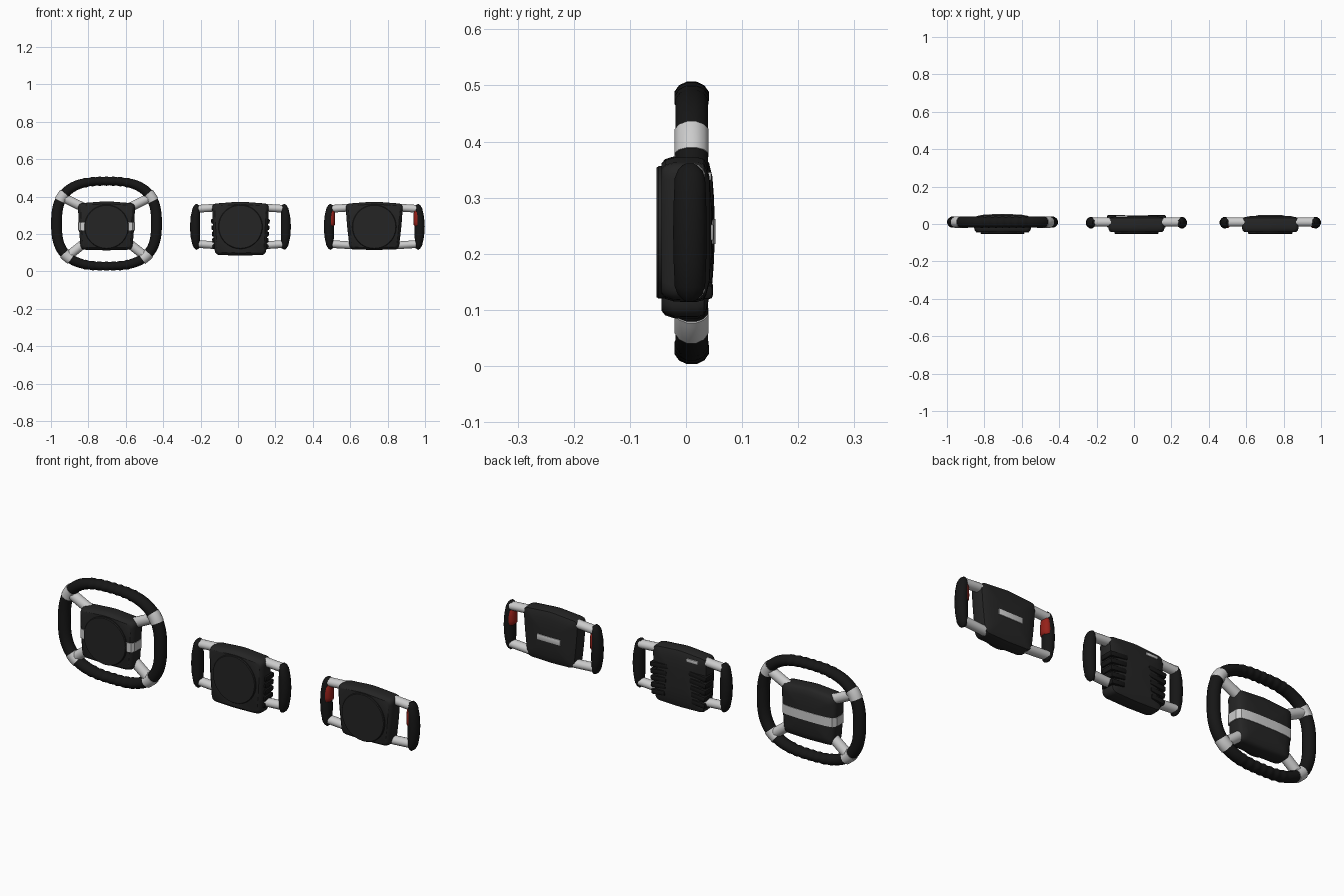
import bpy, bmesh, math
from mathutils import Vector

if "Cube" in bpy.data.objects:
    bpy.data.objects.remove(bpy.data.objects["Cube"])


def material(name, rgb):
    m = bpy.data.materials.new(name)
    m.diffuse_color = (*rgb, 1)
    m.use_nodes = True
    m.node_tree.nodes["Principled BSDF"].inputs["Base Color"].default_value = m.diffuse_color
    return m


BLACK = material("black_rubber", (0.008, 0.008, 0.008))
DARK = material("dark_plastic", (0.018, 0.018, 0.018))
SILVER = material("silver", (0.6, 0.6, 0.6))
RED = material("red", (0.3, 0.015, 0.01))


def finish(bm, name, mat, angle=35):
    bmesh.ops.recalc_face_normals(bm, faces=bm.faces)
    me = bpy.data.meshes.new(name)
    bm.to_mesh(me)
    bm.free()
    ob = bpy.data.objects.new(name, me)
    bpy.context.collection.objects.link(ob)
    me.materials.append(mat)
    bpy.ops.object.select_all(action='DESELECT')
    ob.select_set(True)
    bpy.context.view_layer.objects.active = ob
    bpy.ops.object.shade_smooth_by_angle(angle=math.radians(angle))
    return ob


def loft(name, loops, mat, closed=False, angle=35):
    bm = bmesh.new()
    rows = [[bm.verts.new(p) for p in lp] for lp in loops]
    n = len(rows[0])
    pairs = list(zip(rows, rows[1:])) + ([(rows[-1], rows[0])] if closed else [])
    for a, b in pairs:
        for i in range(n):
            j = (i + 1) % n
            bm.faces.new((a[i], a[j], b[j], b[i]))
    if not closed:
        bm.faces.new(rows[0])
        bm.faces.new(rows[-1])
    return finish(bm, name, mat, angle)


def sweep(name, path, radii, mat, closed=False, sides=12, y=0.01):
    """Elliptical tube along a path of (x, z) points."""
    loops, n = [], len(path)
    for i, (x, z) in enumerate(path):
        a = path[(i - 1) % n] if closed else path[max(i - 1, 0)]
        b = path[(i + 1) % n] if closed else path[min(i + 1, n - 1)]
        t = Vector((b[0] - a[0], b[1] - a[1])).normalized()
        r, ry = radii[i]
        loops.append([(x - t.y * r * math.cos(k), y + ry * math.sin(k), z + t.x * r * math.cos(k))
                      for k in (2 * math.pi * (s + .5) / sides for s in range(sides))])
    return loft(name, loops, mat, closed, 50)


def box(name, x, y, z, sx, sy, sz, mat, bevel=0.002, tilt=0.0):
    bm = bmesh.new()
    bmesh.ops.create_cube(bm, size=1)
    bmesh.ops.scale(bm, vec=(sx, sy, sz), verts=bm.verts)
    bmesh.ops.bevel(bm, geom=bm.edges[:], offset=bevel, segments=2, profile=.5, affect='EDGES')
    ob = finish(bm, name, mat)
    ob.location = (x, y, z)
    ob.rotation_euler.y = tilt
    return ob


def hub(name, cx, top, bottom, z0, z1, back):
    """Crowned housing with rounded trapezoid outline, plus the round front boss."""
    zc, mid = (z0 + z1) / 2, (top + bottom) / 2 + .003
    pts = [(-bottom, z0 + .004), (0, z0), (bottom, z0 + .004), (mid, zc),
           (top, z1 - .012), (0, z1), (-top, z1 - .012), (-mid, zc)]
    pts = [Vector(p) for p in pts]
    outline = []
    for i, p in enumerate(pts):
        a = p + (pts[i - 1] - p).normalized() * .026
        b = p + (pts[(i + 1) % 8] - p).normalized() * .026
        for k in range(6):
            t = k / 5
            outline.append(a * (1 - t) ** 2 + p * 2 * t * (1 - t) + b * t * t)
    levels = [(-.044, .9), (-.037, .96), (-.022, .995), (-.01, 1), (.02, 1), (.032, .975),
              (back - .01, .91), (back - .004, .72), (back - .001, .42), (back, .12)]
    loft(name + "_housing", [[(cx + p.x * s, y, zc + (p.y - zc) * s) for p in outline]
                             for y, s in levels], DARK)
    disc = [(.118, -.03), (.118, -.049), (.115, -.053)]
    loft(name + "_front_boss", [[(cx + r * math.cos(k * math.pi / 24), y, .238 + r * math.sin(k * math.pi / 24))
                                 for k in range(48)] for r, y in disc], DARK)


# Full rim wheel
CX, CZ = -.703, .255


def rim_point(deg):
    c, s = math.cos(math.radians(deg)), math.sin(math.radians(deg))
    r = (abs(c / .267) ** 2.75 + abs(s / .227) ** 2.75) ** (-1 / 2.75)
    return CX + r * c, CZ + r * s


def rim_radius(deg):
    s = abs(math.sin(math.radians(deg)))
    bump = .0018 * math.cos(math.radians(deg * 40)) if s > .85 else 0
    return .030 - .006 * s ** 2 + bump, .030 + bump


angles = [i * 2 for i in range(180)]
sweep("rim", [rim_point(a) for a in angles], [rim_radius(a) for a in angles], BLACK, True)
hub("rim_wheel", CX, .153, .138, .112, .375, .051)
for centre, start in ((31, (.11, .335)), (149, (-.11, .335)), (-40, (.1, .165)), (220, (-.1, .165))):
    arc = [centre - 5 + k * 2 for k in range(6)]
    sweep("rim_collar", [rim_point(a) for a in arc], [(.0315, .0315)] * 6, SILVER)
    sweep("rim_spoke", [(CX + start[0], start[1]), rim_point(centre)], [(.025, .025)] * 2, SILVER, sides=16)

# Silver strap wrapped round the back and sides of the first hub
half = [(.115, -.047), (.14, -.045), (.151, -.03), (.152, .024), (.138, .043), (.105, .0495), (.05, .0525)]
section = half + [(-x, y) for x, y in reversed(half)]
inner = [(x * .93, y * .85) for x, y in reversed(section)]
bm = bmesh.new()
lo, hi = ([bm.verts.new((CX + x, y, z)) for x, y in section + inner] for z in (.217, .262))
n, total = len(section), len(section) * 2
for i in range(total):
    j = (i + 1) % total
    bm.faces.new((lo[i], lo[j], hi[j], hi[i]))
for ring in (lo, hi):
    for i in range(n - 1):
        bm.faces.new((ring[i], ring[i + 1], ring[total - 2 - i], ring[total - 1 - i]))
finish(bm, "hub_strap", SILVER)

# Two butterfly wheels with side handles
grip = [(.228, .119, .009, .013), (.233, .128, .015, .022), (.237, .142, .020, .028), (.241, .185, .026, .030),
        (.243, .238, .028, .031), (.241, .291, .026, .030), (.237, .334, .020, .028),
        (.233, .348, .015, .022), (.228, .357, .009, .013)]


def handles(name, cx):
    for s in (-1, 1):
        sweep(name + "_grip", [(cx + s * g[0], g[1]) for g in grip], [g[2:] for g in grip], BLACK, y=.007)
        for za, zb in ((.342, .334), (.138, .146)):
            sweep(name + "_spoke", [(cx + s * .11, za), (cx + s * .231, zb)], [(.021, .024)] * 2, SILVER, sides=16)


hub("ribbed_wheel", .013, .152, .136, .084, .373, .046)
handles("ribbed_wheel", .013)
hub("plain_wheel", .7285, .154, .131, .114, .373, .046)
handles("plain_wheel", .7285)

# Finger ribs on the back and sides of the middle wheel
for s in (-1, 1):
    for k in range(5):
        inset = .058 + .004 * (4 - k)
        outer = .149 + .002 * k
        box("finger_rib", .013 + s * (inset + outer) / 2, .014, .135 + k * .034,
            outer - inset, .068, .026, BLACK, .007, s * .1)

# Red thumb pads inside the outer wheel's handles
for s in (-1, 1):
    pad = [(.2225, .238), (.2285, .245), (.2295, .265), (.2285, .29), (.2265, .315), (.2225, .335)]
    size = [(.012, .015), (.020, .027), (.021, .0285), (.020, .028), (.016, .025), (.010, .014)]
    sweep("thumb_pad", [(.7285 + s * x, z) for x, z in pad], size, RED, y=.007)

# Blank badge plates on the backs
box("plain_badge", .7285, .045, .238, .13, .008, .028, SILVER)
box("ribbed_badge", -.065, .039, .338, .062, .012, .015, SILVER)
